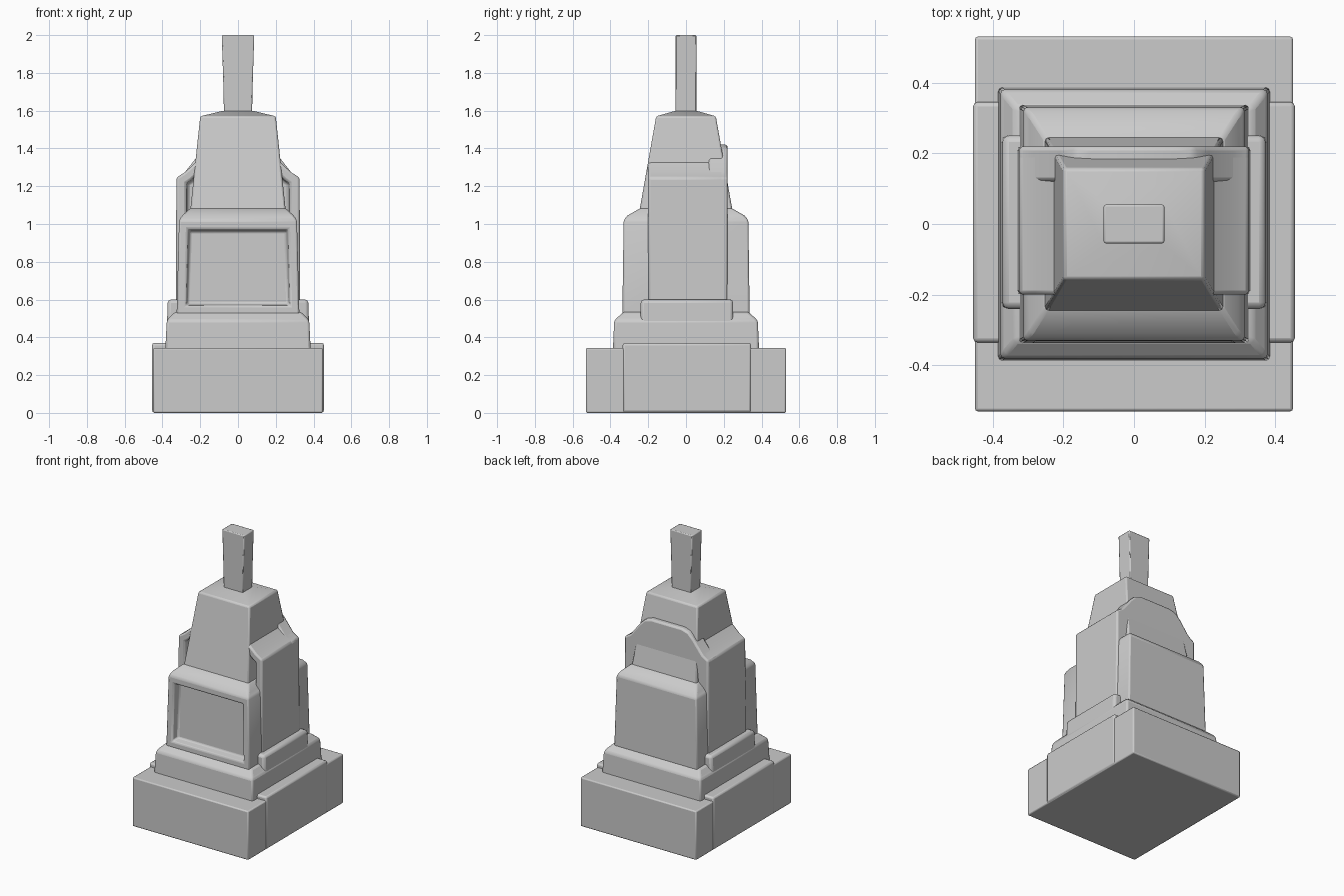
import bpy, bmesh, math

if "Cube" in bpy.data.objects:
    bpy.data.objects.remove(bpy.data.objects["Cube"])


def finish(name, bm, bevel=0.012):
    bmesh.ops.recalc_face_normals(bm, faces=bm.faces)
    mesh = bpy.data.meshes.new(name)
    bm.to_mesh(mesh)
    bm.free()
    ob = bpy.data.objects.new(name, mesh)
    bpy.context.collection.objects.link(ob)
    if bevel:
        mod = ob.modifiers.new("soft_edges", 'BEVEL')
        mod.width = bevel
        mod.segments = 2
        mod.limit_method = 'ANGLE'
        mod.angle_limit = math.radians(25)
    bpy.ops.object.select_all(action='DESELECT')
    ob.select_set(True)
    bpy.context.view_layer.objects.active = ob
    bpy.ops.object.shade_smooth_by_angle(angle=math.radians(35))
    return ob


def recess(bm, face, rim, slope, depth):
    # Sunken panel with a raised rim
    bm.normal_update()
    bmesh.ops.inset_region(bm, faces=[face], thickness=rim, use_even_offset=True)
    bmesh.ops.inset_region(bm, faces=[face], thickness=slope, depth=-depth,
                           use_even_offset=True)


def loft(name, rings, bevel=0.012, window=None):
    # Rings are (z, half width, front y, back y)
    bm = bmesh.new()
    loops = [[bm.verts.new(p) for p in
              ((-w, f, z), (w, f, z), (w, b, z), (-w, b, z))]
             for z, w, f, b in rings]
    front = None
    for lo, hi in zip(loops, loops[1:]):
        for i in range(4):
            j = (i + 1) % 4
            face = bm.faces.new((lo[i], lo[j], hi[j], hi[i]))
            if front is None:
                front = face
    bm.faces.new(loops[0][::-1])
    bm.faces.new(loops[-1])
    if window:
        recess(bm, front, *window)
    return finish(name, bm, bevel)


def profile_block(name, half, y0, y1, bevel=0.012, window=None):
    # Half outline in x, z is mirrored and extruded along y
    pts = half + [(-x, z) for x, z in reversed(half)]
    bm = bmesh.new()
    a = [bm.verts.new((x, y0, z)) for x, z in pts]
    b = [bm.verts.new((x, y1, z)) for x, z in pts]
    front = bm.faces.new(a)
    bm.faces.new(b[::-1])
    n = len(pts)
    for i in range(n):
        j = (i + 1) % n
        bm.faces.new((a[j], a[i], b[i], b[j]))
    bmesh.ops.recalc_face_normals(bm, faces=bm.faces)
    if window:
        recess(bm, front, *window)
    return finish(name, bm, bevel)


# Plinth and the low slab showing along its sides
loft("plinth", [(0, .45, -.53, .53), (.343, .45, -.53, .53)], 0.008)
loft("plinth_side_slab", [(.002, .455, -.335, .345), (.37, .455, -.335, .345)])

# Second tier with sloped shoulder, and its raised side slab
loft("lower_tier", [(.33, .385, -.387, .387), (.49, .377, -.38, .38),
                    (.535, .335, -.33, .33)])
loft("tier_side_slab", [(.33, .38, -.24, .25), (.60, .372, -.24, .25)], 0.018)

# Main body with framed front window
loft("main_body", [(.52, .325, -.337, .337), (1.02, .312, -.33, .33),
                   (1.045, .295, -.31, .31), (1.085, .25, -.24, .24)],
     0.01, window=(.047, .012, .05))

# Side wings with recessed front, and arched panel at the back
profile_block("side_wings", [(.33, .5), (.326, 1.245), (.28, 1.275), (.215, 1.335)],
              -.2, .2, window=(.052, .008, .06))
profile_block("back_panel", [(.33, .5), (.326, 1.245), (.28, 1.275), (.21, 1.365),
                             (.17, 1.405), (.12, 1.42)], .12, .22)

# Tapered upper tower with low pyramid cap
loft("upper_tower", [(1.05, .255, -.25, .25), (1.57, .2, -.158, .158),
                     (1.598, .085, -.06, .06)], 0.01)

# Flared post on top
loft("top_post", [(1.57, .074, -.055, .055), (1.75, .078, -.055, .055),
                  (2.0, .086, -.055, .055)], 0.006)
